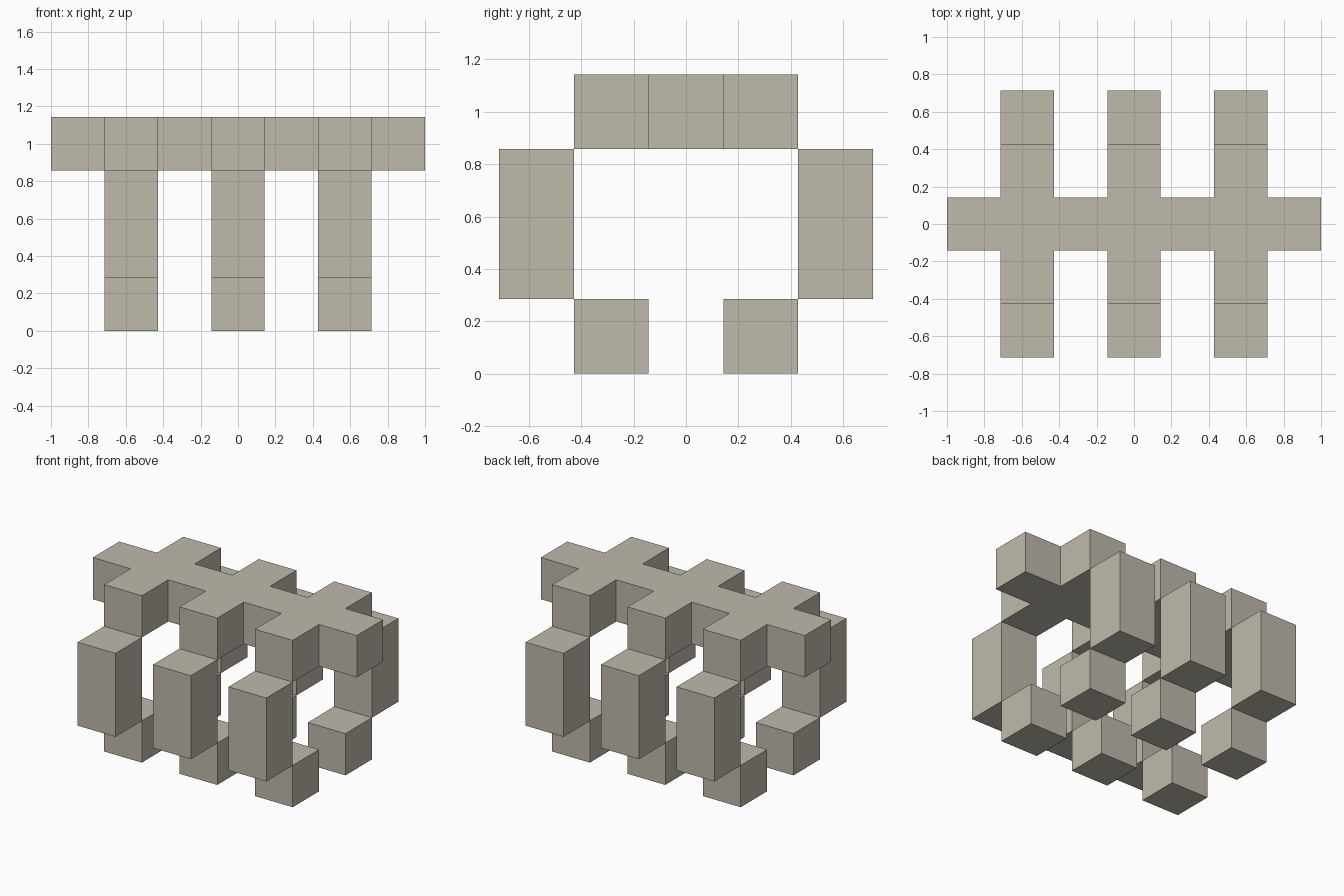
import bpy
import bmesh
from mathutils import Vector

cube = bpy.data.objects.get("Cube")
if cube:
    bpy.data.objects.remove(cube, do_unlink=True)

U = 2 / 7  # one block

bone = bpy.data.materials.new("bone")
bone.use_nodes = True
colour = (0.53, 0.49, 0.41, 1)
bone.diffuse_color = colour
bone.node_tree.nodes["Principled BSDF"].inputs["Base Color"].default_value = colour


def slab(name, cells, bottom, height):
    """Join square cells (x, y in blocks) into one flat outline and raise it."""
    bm = bmesh.new()
    for cx, cy in cells:
        corners = [(-.5, -.5), (.5, -.5), (.5, .5), (-.5, .5)]
        bm.faces.new([bm.verts.new(((cx + a) * U, (cy + b) * U, bottom * U))
                      for a, b in corners])
    bmesh.ops.remove_doubles(bm, verts=bm.verts, dist=0.001)
    raised = bmesh.ops.extrude_face_region(bm, geom=bm.faces[:], use_keep_orig=True)
    top = [v for v in raised["geom"] if isinstance(v, bmesh.types.BMVert)]
    bmesh.ops.translate(bm, verts=top, vec=Vector((0, 0, height * U)))
    bmesh.ops.recalc_face_normals(bm, faces=bm.faces)
    bmesh.ops.dissolve_limit(bm, angle_limit=0.01, verts=bm.verts, edges=bm.edges)
    mesh = bpy.data.meshes.new(name)
    bm.to_mesh(mesh)
    bm.free()
    mesh.materials.append(bone)
    obj = bpy.data.objects.new(name, mesh)
    bpy.context.collection.objects.link(obj)


ribs = (-2, 0, 2)

# Spine with the upper rib stubs
spine = [(x, 0) for x in range(-3, 4)]
stubs = [(x, y) for x in ribs for y in (-1, 1)]
slab("spine", spine + stubs, 3, 1)

# Rib sides and inward-turned rib tips
for x, place in zip(ribs, ("right", "middle", "left")):
    for y, face in ((-1, "front"), (1, "back")):
        slab(f"{face}_{place}_rib_side", [(x, 2 * y)], 1, 2)
        slab(f"{face}_{place}_rib_tip", [(x, y)], 0, 1)
